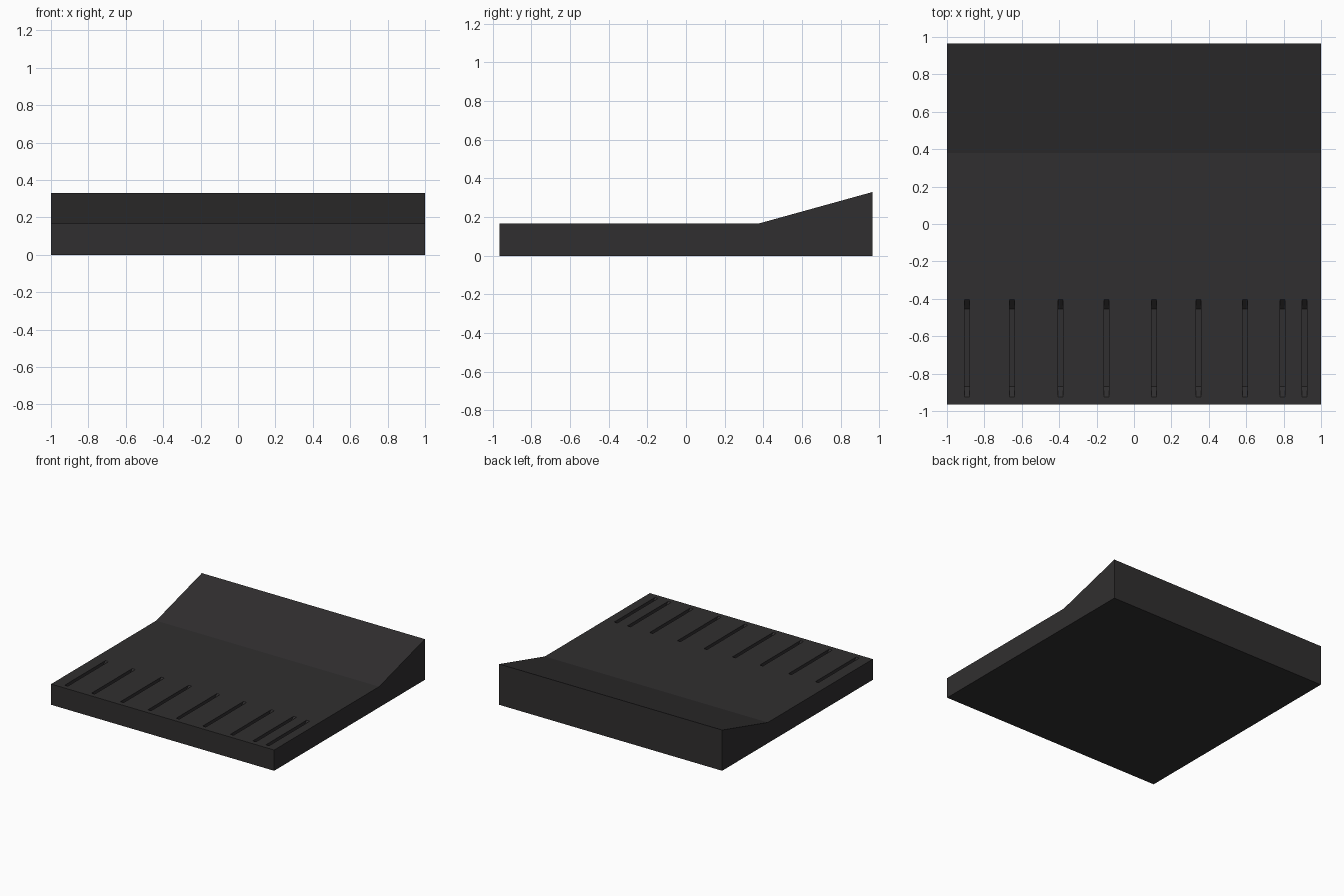
import bpy, bmesh

if "Cube" in bpy.data.objects:
    bpy.data.objects.remove(bpy.data.objects["Cube"])


def extrude_profile(bm, profile, x0, x1):
    """Extrude a closed (y, z) profile along x."""
    face = bm.faces.new([bm.verts.new((x0, y, z)) for y, z in profile])
    ext = bmesh.ops.extrude_face_region(bm, geom=[face])
    verts = [v for v in ext["geom"] if isinstance(v, bmesh.types.BMVert)]
    bmesh.ops.translate(bm, verts=verts, vec=(x1 - x0, 0, 0))


def make_object(name, bm):
    bmesh.ops.recalc_face_normals(bm, faces=bm.faces)
    mesh = bpy.data.meshes.new(name)
    bm.to_mesh(mesh)
    bm.free()
    obj = bpy.data.objects.new(name, mesh)
    bpy.context.collection.objects.link(obj)
    return obj


TOP = 0.168          # height of the flat deck
DEPTH = 0.05         # slot depth

# Slab with a ramp rising at the back
bm = bmesh.new()
extrude_profile(bm, [(-0.965, 0), (0.965, 0), (0.965, 0.33),
                     (0.38, TOP), (-0.965, TOP)], -1, 1)
slab = make_object("ramped_slab", bm)

mat = bpy.data.materials.new("dark_charcoal")
mat.diffuse_color = (0.03, 0.028, 0.029, 1)
mat.use_nodes = True
mat.node_tree.nodes["Principled BSDF"].inputs["Base Color"].default_value = mat.diffuse_color
slab.data.materials.append(mat)

# Slots with sloping ends along the front, closer together on the right
bm = bmesh.new()
slot = [(-0.87, TOP - DEPTH), (-0.455, TOP - DEPTH), (-0.403, TOP),
        (-0.403, TOP + 0.05), (-0.924, TOP + 0.05), (-0.924, TOP)]
for x in (-0.893, -0.652, -0.393, -0.147, 0.107, 0.345, 0.594, 0.794, 0.912):
    extrude_profile(bm, slot, x - 0.014, x + 0.014)
cutter = make_object("slot_cutter", bm)
cutter.data.materials.append(mat)
cutter.hide_render = True
cutter.hide_set(True)

cut = slab.modifiers.new("slots", "BOOLEAN")
cut.operation = "DIFFERENCE"
cut.solver = "EXACT"
cut.object = cutter
